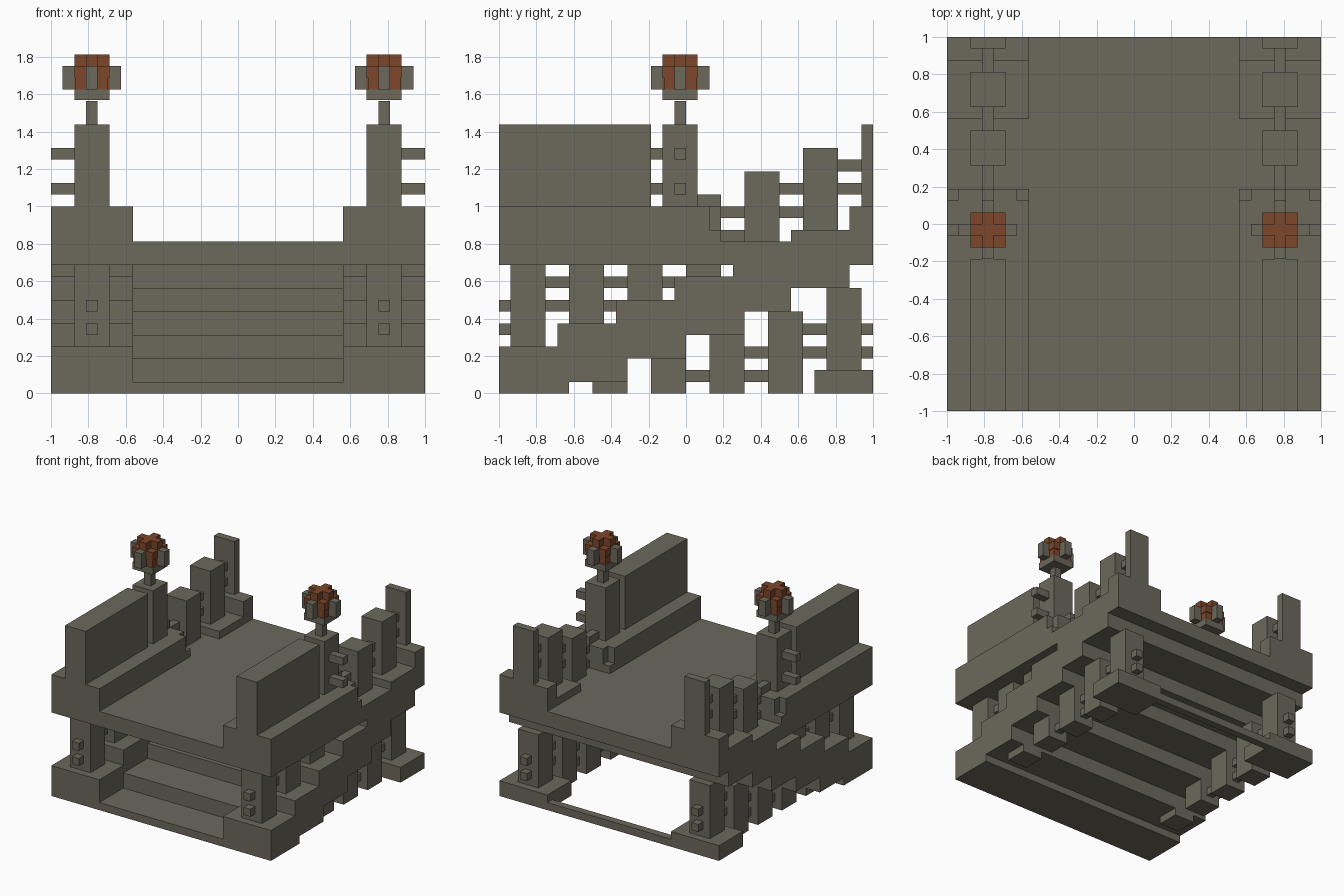
import bpy, bmesh

if "Cube" in bpy.data.objects:
    bpy.data.objects.remove(bpy.data.objects["Cube"], do_unlink=True)

U = 1 / 16  # one block of the layout grid


def material(name, rgb):
    m = bpy.data.materials.new(name)
    m.use_nodes = True
    m.diffuse_color = (*rgb, 1)
    bsdf = m.node_tree.nodes["Principled BSDF"]
    bsdf.inputs["Base Color"].default_value = (*rgb, 1)
    bsdf.inputs["Roughness"].default_value = 0.9
    return m


STONE = material("grey brown stone", (0.150, 0.138, 0.107))
FLAME = material("rusty flame", (0.205, 0.061, 0.024))


def blocks(name, boxes, mat=STONE, mirror=True):
    """Boxes given as (x0, x1, y0, y1, z0, z1) in grid blocks, mirrored in x."""
    bm = bmesh.new()
    for x0, x1, y0, y1, z0, z1 in boxes:
        for v in bmesh.ops.create_cube(bm, size=1)["verts"]:
            v.co = ((x1 if v.co.x > 0 else x0) * U,
                    (y1 if v.co.y > 0 else y0) * U,
                    (z1 if v.co.z > 0 else z0) * U)
    me = bpy.data.meshes.new(name)
    bm.to_mesh(me)
    bm.free()
    me.materials.append(mat)
    ob = bpy.data.objects.new(name, me)
    bpy.context.collection.objects.link(ob)
    if mirror:
        ob.modifiers.new("Mirror", "MIRROR").use_axis[0] = True
    return ob


# Deck slab and the treads climbing underneath it
blocks("deck", [(-16, 16, -16, 16, 11, 13)], mirror=False)
tread_ends = [-16, -10, -5, 0, 5, 9, 14]
treads = [(-9, 9, -16, -10, 0, 1)]
for k in range(1, 6):
    treads.append((-9, 9, tread_ends[k] - 1, tread_ends[k + 1], 2 * k - 1, 2 * k + 1))
blocks("stair_treads", treads, mirror=False)

# Stepped side stringers
blocks("stringer", [
    (9, 16, -16, -10, 0, 4), (9, 16, -11, -5, 1, 6), (9, 16, -6, 0, 3, 8),
    (9, 16, -1, 5, 5, 10), (9, 16, 4, 9, 7, 11), (9, 16, 9, 14, 9, 11)])

# Raised borders along the deck
blocks("deck_border", [(9, 16, -16, 2, 13, 16), (10, 15, 2, 3, 13, 16),
                       (9, 10, 2, 3, 13, 14), (15, 16, 2, 3, 13, 14)])
blocks("rear_border_steps", [(9, 16, 9, 16, 13, 14), (9, 16, 14, 16, 14, 16)])

# Solid parapet
blocks("parapet", [(11, 14, -16, -3, 16, 23)])


def posts(name, items):
    blocks(name, [(11, 14, y0, y1, z0, z1) for y0, y1, z0, z1 in items])


def rails(name, items):
    blocks(name, [(12, 13, y0, y1, z, z + 1) for y0, y1, *zs in items for z in zs])


# Upper posts and rails
posts("lamp_post", [(-2, 1, 16, 23)])
posts("rear_posts", [(5, 8, 13, 19), (10, 13, 14, 21), (15, 16, 16, 23)])
rails("upper_rails", [(-3, -2, 17, 20), (1, 3, 16), (3, 5, 13, 15),
                      (8, 10, 15, 17), (13, 15, 17, 19)])
blocks("lamp_post_pegs", [(14, 16, -1, 0, z, z + 1) for z in (17, 20)])

# Posts between stringer and deck
posts("middle_posts", [(-15, -12, 4, 11), (-10, -7, 6, 11),
                       (-5, -2, 8, 11), (0, 3, 10, 11)])
rails("middle_rails", [(-16, -15, 5, 7), (-12, -10, 7, 9), (-7, -5, 7, 9), (-2, 0, 9)])

# Posts under the stairs
posts("lower_posts", [(-8, -5, 0, 1), (-3, 0, 0, 3), (2, 5, 0, 5),
                      (7, 10, 0, 7), (12, 15, 2, 9)])
rails("lower_rails", [(0, 2, 1), (5, 7, 1, 3), (10, 12, 3, 5), (15, 16, 3, 5)])
blocks("rear_foot", [(9, 16, 11, 16, 0, 2)])
blocks("rear_sill", [(-9, 9, 15, 16, 0, 1)], mirror=False)

# Lanterns
blocks("lantern_stem", [(12, 13, -1, 0, 23, 25)])
blocks("lantern_bowl", [(11, 14, -2, 1, 25.1, 26)])
blocks("lantern_arms", [(10, 11, -1, 0, 26, 28), (14, 15, -1, 0, 26, 28),
                        (12, 13, -3, -2, 26, 28), (12, 13, 1, 2, 26, 28)])
e = 0.1
blocks("flame", [(11, 14, -1, 0, 26, 29), (12, 13, -2, 1, 26, 29),
                 (11 + e, 14 - e, -2 + e, 1 - e, 26, 27),
                 (11, 14, -2, 1, 27, 28)], FLAME)
